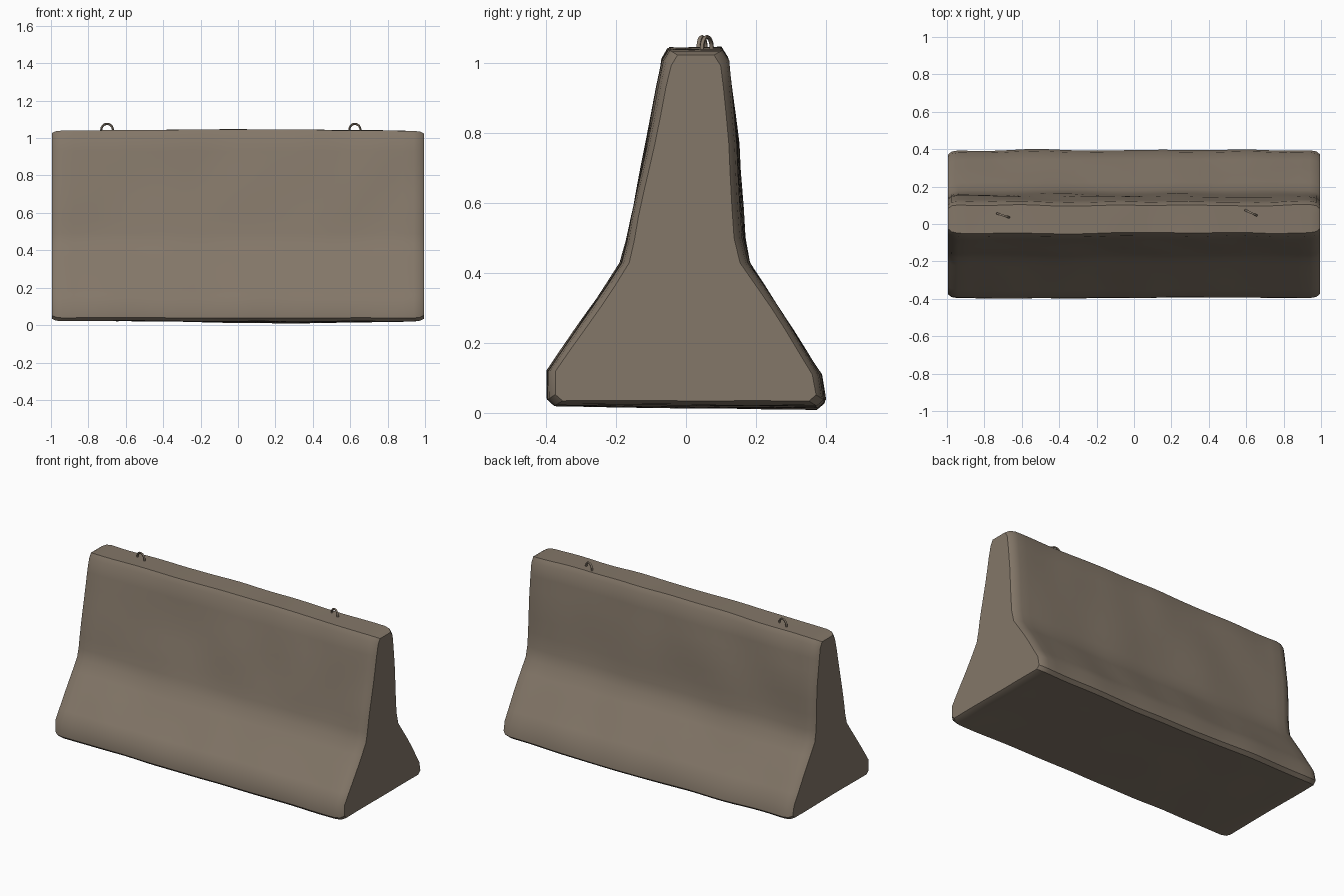
import bpy, bmesh, math
from mathutils import Vector, noise

if "Cube" in bpy.data.objects:
    bpy.data.objects.remove(bpy.data.objects["Cube"], do_unlink=True)


def material(name, rgb):
    m = bpy.data.materials.new(name)
    m.use_nodes = True
    m.diffuse_color = (*rgb, 1)
    m.node_tree.nodes["Principled BSDF"].inputs["Base Color"].default_value = (*rgb, 1)
    return m


concrete = material("brown concrete", (0.23, 0.185, 0.14))


def finish(name, bm, mat, angle):
    bmesh.ops.recalc_face_normals(bm, faces=bm.faces)
    me = bpy.data.meshes.new(name)
    bm.to_mesh(me)
    bm.free()
    ob = bpy.data.objects.new(name, me)
    bpy.context.collection.objects.link(ob)
    me.materials.append(mat)
    bpy.ops.object.select_all(action="DESELECT")
    ob.select_set(True)
    bpy.context.view_layer.objects.active = ob
    bpy.ops.object.shade_smooth_by_angle(angle=math.radians(angle))
    return ob


# Barrier cross-section (y, z): narrow top, flared foot
PROFILE = [(-0.375, 0.022), (-0.395, 0.04), (-0.393, 0.12), (-0.185, 0.43),
           (-0.168, 0.49), (-0.112, 0.77), (-0.066, 1.01), (-0.048, 1.04),
           (0.1, 1.04), (0.119, 1.01), (0.147, 0.77), (0.165, 0.5),
           (0.18, 0.43), (0.385, 0.11), (0.396, 0.04), (0.375, 0.022)]


def resample(points, step):
    out = []
    for a, b in zip(points, points[1:] + points[:1]):
        a, b = Vector(a), Vector(b)
        n = max(1, round((b - a).length / step))
        out += [a.lerp(b, i / n) for i in range(n)]
    return out


def section(x, inset):
    """One worn ring of the barrier, pulled inwards near the ends."""
    ring = []
    for p in resample(PROFILE, 0.08):
        y, z = p
        mid = 0.025
        y -= math.copysign(min(inset, abs(y - mid)), y - mid)
        z += inset * 0.6 if z < 0.1 else (-inset * 0.6 if z > 0.95 else 0)
        if z > 0.95:
            z += 0.009 * math.cos(x * math.pi / 2) - 0.003
        if z < 0.1:
            z -= 0.013 * math.exp(-((x - 0.25) / 0.5) ** 2) * (0.6 + y)
        wear = noise.noise_vector(Vector((x * 3.5, y * 4, z * 3)))
        ring.append(Vector((x, y + wear.y * 0.009, max(0.004, z + wear.z * 0.004))))
    return ring


bm = bmesh.new()
STEPS = 32
stations = [(-0.995, 0.022), (-0.975, 0.006)]
stations += [(-0.94 + 1.88 * i / STEPS, 0) for i in range(STEPS + 1)]
stations += [(0.975, 0.006), (0.995, 0.022)]
rings = [[bm.verts.new(p) for p in section(x, inset)] for x, inset in stations]
for a, b in zip(rings, rings[1:]):
    for i in range(len(a)):
        j = (i + 1) % len(a)
        bm.faces.new((a[i], a[j], b[j], b[i]))
for end in (rings[0], rings[-1]):
    bm.faces.new(end)
finish("barrier_body", bm, concrete, 35)


# Lifting loops: bent bars set askew in the top
def lifting_loop(name, x, y, turn):
    across = Vector((math.cos(turn), math.sin(turn), 0))
    side = across.cross(Vector((0, 0, 1)))
    bm = bmesh.new()
    rings, sides, radius = [], 6, 0.006
    for i in range(11):
        t = math.pi * (i / 10 * 1.3 - 0.15)
        out = across * math.cos(t) + Vector((0, 0, math.sin(t)))
        centre = Vector((x, y, 1.043)) + out * 0.033
        rings.append([bm.verts.new(centre + radius * (
            out * math.cos(k * math.tau / sides) + side * math.sin(k * math.tau / sides)))
            for k in range(sides)])
    for a, b in zip(rings, rings[1:]):
        for i in range(sides):
            j = (i + 1) % sides
            bm.faces.new((a[i], a[j], b[j], b[i]))
    bm.faces.new(rings[0])
    bm.faces.new(rings[-1])
    finish(name, bm, concrete, 60)


lifting_loop("right_lifting_loop", -0.7, 0.046, math.radians(-18))
lifting_loop("left_lifting_loop", 0.625, 0.06, math.radians(-25))
